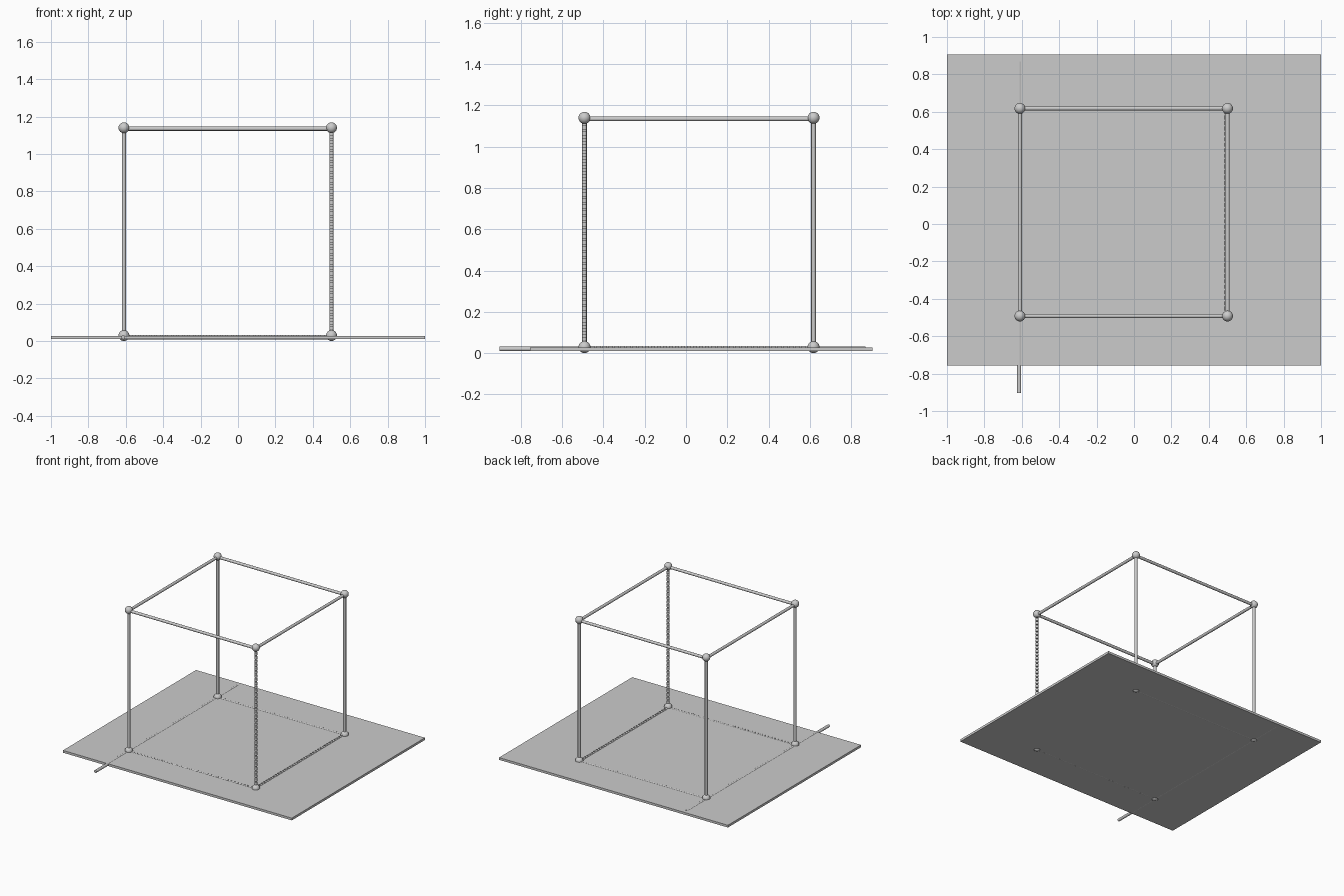
import bpy
import bmesh
import math
from mathutils import Matrix, Vector

cube = bpy.data.objects.get("Cube")
if cube:
    bpy.data.objects.remove(cube, do_unlink=True)

X0, X1 = -0.61, 0.50
Y0, Y1 = -0.492, 0.618
Z0, Z1 = 0.029, 1.14
BEAM_Z = 1.135
FLOOR_Z = 0.02
ROD_R = 0.011
BALL_R = 0.029


def finish(name, bm, smooth=True):
    mesh = bpy.data.meshes.new(name)
    bm.to_mesh(mesh)
    bm.free()
    obj = bpy.data.objects.new(name, mesh)
    bpy.context.collection.objects.link(obj)
    if smooth:
        bpy.ops.object.select_all(action="DESELECT")
        obj.select_set(True)
        bpy.context.view_layer.objects.active = obj
        bpy.ops.object.shade_smooth_by_angle(angle=math.radians(40))
    return obj


def add_cylinder(bm, a, b):
    axis = b - a
    turn = axis.to_track_quat("Z", "Y").to_matrix().to_4x4()
    bmesh.ops.create_cone(bm, cap_ends=True, segments=20, radius1=ROD_R,
                          radius2=ROD_R, depth=axis.length,
                          matrix=Matrix.Translation((a + b) / 2) @ turn)


def rod(name, start, end, dashes=1, fill=1.0):
    # One solid rod, or a row of evenly spaced short dashes
    a, b = Vector(start), Vector(end)
    bm = bmesh.new()
    for i in range(dashes):
        add_cylinder(bm, a.lerp(b, i / dashes), a.lerp(b, (i + fill) / dashes))
    return finish(name, bm)


def dashed(name, start, end):
    return rod(name, start, end, dashes=38, fill=0.7)


# Base plate
bm = bmesh.new()
bmesh.ops.create_cube(bm, size=1, matrix=Matrix.Translation((0, 0.074, 0.019))
                      @ Matrix.Diagonal((2, 1.662, 0.018, 1)))
finish("base_plate", bm, smooth=False)

# Corner balls
corners = {"front_right": (X0, Y0), "front_left": (X1, Y0),
           "back_left": (X1, Y1), "back_right": (X0, Y1)}
for place, (x, y) in corners.items():
    for level, z in (("lower", Z0), ("upper", Z1)):
        bm = bmesh.new()
        bmesh.ops.create_uvsphere(bm, u_segments=24, v_segments=16, radius=BALL_R,
                                  matrix=Matrix.Translation((x, y, z)))
        finish(f"{level}_ball_{place}", bm)

# Upright posts, the front left one dashed
for place, (x, y) in corners.items():
    make = dashed if place == "front_left" else rod
    make(f"post_{place}", (x, y, Z0), (x, y, Z1))

# Upper square of beams
ring = list(corners.values())
sides = ("front", "left", "back", "right")
for i, side in enumerate(sides):
    a, b = ring[i], ring[(i + 1) % len(ring)]
    rod(f"upper_beam_{side}", (*a, BEAM_Z), (*b, BEAM_Z))

# Lower edges, partly sunk into the plate
dashed("lower_edge_front", (X0, Y0, FLOOR_Z), (X1, Y0, FLOOR_Z))
dashed("lower_edge_left", (X1 - 0.006, Y0, Z0 - 0.005), (X1 - 0.006, Y1, Z0 - 0.005))
rod("lower_edge_back", (X0, Y1, FLOOR_Z), (X1, Y1, FLOOR_Z))

# Long rod running past the right edge of the plate's square
rod("long_rod", (X0 - 0.004, -0.904, FLOOR_Z), (X0 - 0.004, 0.87, FLOOR_Z))
